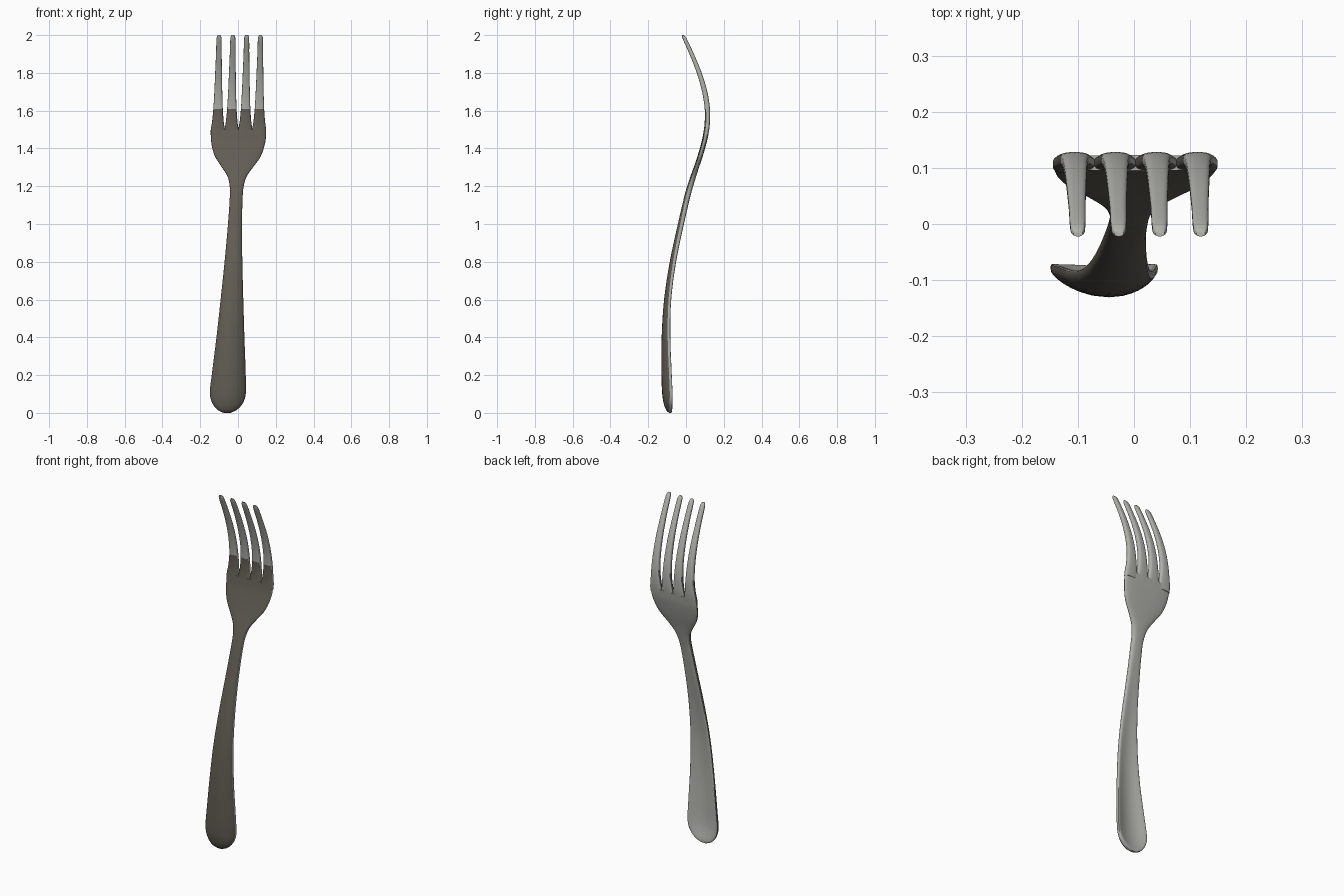
import bpy
import bmesh
from math import cos, sin, pi, copysign
from mathutils import Vector

cube = bpy.data.objects.get("Cube")
if cube:
    bpy.data.objects.remove(cube, do_unlink=True)


def make_material(name, colour):
    mat = bpy.data.materials.new(name)
    mat.use_nodes = True
    mat.diffuse_color = colour
    mat.node_tree.nodes["Principled BSDF"].inputs["Base Color"].default_value = colour
    return mat


light_steel = make_material("light steel", (0.44, 0.44, 0.41, 1))
dark_steel = make_material("dark steel", (0.125, 0.113, 0.092, 1))

SIDES = 32          # points around each cross-section
STEPS = 4           # rows between two key stations
DARK_TOP = 1.61     # the dark front finish stops here


def smooth_stations(keys):
    """Cubic interpolation between key stations, whose first value is z."""
    def slope(i):
        a, b = keys[max(i - 1, 0)], keys[min(i + 1, len(keys) - 1)]
        return [(q - p) / (b[0] - a[0]) for p, q in zip(a, b)]

    rows = []
    for i in range(len(keys) - 1):
        a, b, sa, sb = keys[i], keys[i + 1], slope(i), slope(i + 1)
        span = b[0] - a[0]
        for k in range(STEPS):
            t = k / STEPS
            ease = t * t * (3 - 2 * t)
            row = [p + (q - p) * ease
                   + span * (t * (1 - t) ** 2 * m - t * t * (1 - t) * n)
                   for p, q, m, n in zip(a, b, sa, sb)]
            row[0] = a[0] + span * t
            rows.append(row)
    rows.append(list(keys[-1]))
    return rows


def rounded(value, power):
    return copysign(abs(value) ** power, value)


def loft(name, keys):
    """Skin rounded sections: z, centre x, centre y, half width, half depth, cupping."""
    bm = bmesh.new()
    rings = []
    for z, cx, cy, half_width, half_depth, cup in smooth_stations(keys):
        ring = []
        for i in range(SIDES):
            angle = 2 * pi * i / SIDES
            u = rounded(cos(angle), 0.75)
            v = rounded(sin(angle), 0.6)
            ring.append(bm.verts.new((cx + half_width * u,
                                      cy + half_depth * v + cup * u * u, z)))
        rings.append(ring)
    for low, high in zip(rings, rings[1:]):
        for i in range(SIDES):
            j = (i + 1) % SIDES
            bm.faces.new((low[i], low[j], high[j], high[i]))
    bm.faces.new(reversed(rings[0]))
    bm.faces.new(rings[-1])
    bmesh.ops.recalc_face_normals(bm, faces=bm.faces)

    # Dark finish on the front and the right-hand edge, light steel elsewhere
    for face in bm.faces:
        n = face.normal
        turned = n.y < -0.4 or n.x < -0.7
        face.material_index = int(turned and face.calc_center_median().z < DARK_TOP)

    mesh = bpy.data.meshes.new(name)
    bm.to_mesh(mesh)
    bm.free()
    mesh.materials.append(light_steel)
    mesh.materials.append(dark_steel)
    obj = bpy.data.objects.new(name, mesh)
    bpy.context.collection.objects.link(obj)
    bpy.ops.object.select_all(action="DESELECT")
    obj.select_set(True)
    bpy.context.view_layer.objects.active = obj
    bpy.ops.object.shade_smooth_by_angle(angle=pi / 3)
    return obj


# Cupped handle, narrow neck and broad head
loft("handle_and_head", [
    (0, -.058, -.083, .018, .007, 0),
    (.015, -.057, -.09, .05, .015, .008),
    (.05, -.055, -.1, .08, .018, .02),
    (.1, -.054, -.108, .095, .018, .03),
    (.2, -.049, -.112, .09, .018, .03),
    (.4, -.04, -.112, .074, .017, .022),
    (.6, -.032, -.1, .06, .016, .014),
    (.8, -.024, -.07, .047, .016, .008),
    (1, -.016, -.027, .037, .016, .003),
    (1.15, -.009, .008, .034, .016, 0),
    (1.2, -.007, .022, .037, .016, 0),
    (1.25, -.005, .038, .05, .015, 0),
    (1.3, -.003, .055, .082, .014, 0),
    (1.35, -.001, .072, .117, .014, 0),
    (1.4, 0, .087, .136, .014, 0),
    (1.45, .002, .1, .145, .014, 0),
    (1.5, .002, .109, .145, .014, 0),
])

# Four tapering tines that curve forward: z, centre y, half width, half depth
tine_keys = [
    (1.47, .104, .037, .014),
    (1.5, .109, .037, .014),
    (1.54, .113, .031, .014),
    (DARK_TOP, .113, .025, .014),
    (1.7, .099, .021, .014),
    (1.8, .07, .018, .013),
    (1.9, .03, .015, .012),
    (1.985, -.009, .013, .01),
    (2, -.017, .008, .005),
]
for number in range(4):
    root = .002 + .073 * (number - 1.5)
    tip = .0095 + .073 * (number - 1.5)
    stations = []
    for z, y, half_width, half_depth in tine_keys:
        t = (z - tine_keys[0][0]) / (2 - tine_keys[0][0])
        stations.append((z, root + (tip - root) * t, y, half_width, half_depth, 0))
    loft(f"tine_{number + 1}", stations)
